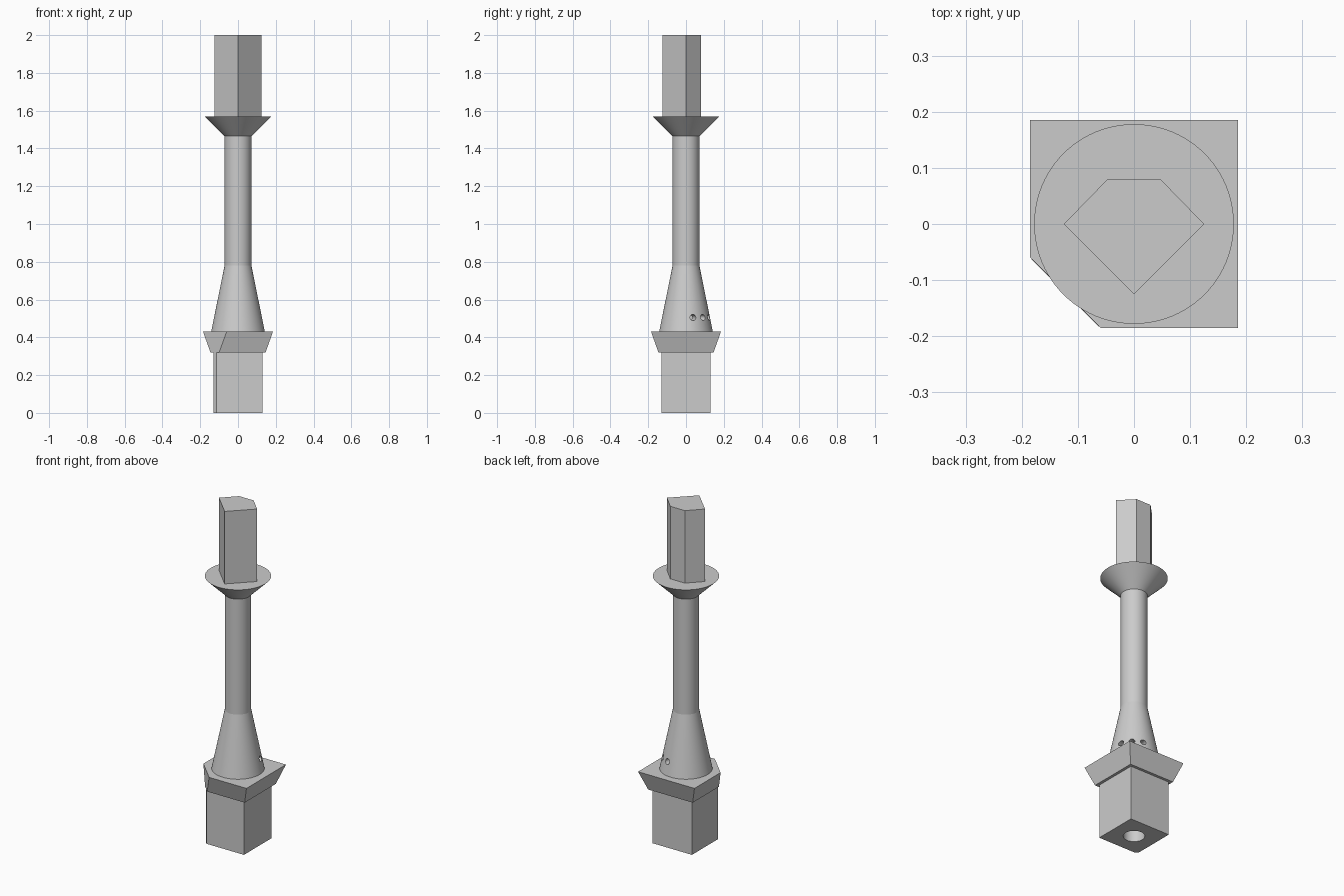
import bpy
import bmesh
from math import cos, sin, pi, radians
from mathutils import Matrix, Vector

if "Cube" in bpy.data.objects:
    bpy.data.objects.remove(bpy.data.objects["Cube"])

grey = bpy.data.materials.new("plain_grey")
grey.use_nodes = True
grey.diffuse_color = (0.6, 0.6, 0.6, 1)
grey.node_tree.nodes["Principled BSDF"].inputs["Base Color"].default_value = (0.6, 0.6, 0.6, 1)


def loft(name, rings):
    """Closed solid through rings of points, each ring given as (outline, height)."""
    bm = bmesh.new()
    loops = [[bm.verts.new((x, y, z)) for x, y in pts] for pts, z in rings]
    for low, high in zip(loops, loops[1:]):
        for i in range(len(low)):
            j = (i + 1) % len(low)
            bm.faces.new((low[i], low[j], high[j], high[i]))
    bm.faces.new(loops[0][::-1])
    bm.faces.new(loops[-1])
    bmesh.ops.recalc_face_normals(bm, faces=bm.faces)
    mesh = bpy.data.meshes.new(name)
    bm.to_mesh(mesh)
    bm.free()
    mesh.materials.append(grey)
    obj = bpy.data.objects.new(name, mesh)
    bpy.context.collection.objects.link(obj)
    return obj


def circle(r, n=96):
    return [(r * cos(2 * pi * i / n), r * sin(2 * pi * i / n)) for i in range(n)]


def cut_square(half, cut):
    """Square with its front corner on the -x side cut off."""
    return [(cut - half, -half), (half, -half), (half, half),
            (-half, half), (-half, cut - half)]


# Square foot and flared collar
foot = loft("foot", [(cut_square(0.13, 0.015), 0), (cut_square(0.13, 0.015), 0.32)])
collar = loft("collar", [(cut_square(0.146, 0.046), 0.32), (cut_square(0.185, 0.125), 0.43)])

# Round post: flared skirt, shaft and dish
post = loft("post", [(circle(r), z) for r, z in
                     ((0.142, 0.43), (0.071, 0.78), (0.071, 1.465), (0.178, 1.57))])

# Five-sided head
pentagon = [(0, -0.125), (0.125, 0), (0.048, 0.079), (-0.048, 0.079), (-0.125, 0)]
head = loft("head", [(pentagon, 1.57), (pentagon, 2)])

# Cutters: central bore and three small side holes
bore = loft("bore_cutter", [(circle(0.057, 64), -0.1), (circle(0.057, 64), 0.6)])
cutters = [bore]
for angle in (17, 45, 73):
    hole = loft("hole_cutter", [(circle(0.016, 32), 0.045), (circle(0.016, 32), 0.2)])
    turn = Vector((cos(radians(angle)), sin(radians(angle)), 0)).to_track_quat("Z", "Y")
    hole.data.transform(Matrix.Translation((0, 0, 0.505)) @ turn.to_matrix().to_4x4())
    cutters.append(hole)


def cut(obj, tools):
    for tool in tools:
        mod = obj.modifiers.new("cut", "BOOLEAN")
        mod.operation = "DIFFERENCE"
        mod.solver = "EXACT"
        mod.object = tool
    bpy.context.view_layer.update()
    result = bpy.data.meshes.new_from_object(
        obj.evaluated_get(bpy.context.evaluated_depsgraph_get()))
    obj.modifiers.clear()
    obj.data = result


cut(foot, [bore])
cut(collar, [bore])
cut(post, cutters)
for tool in cutters:
    bpy.data.objects.remove(tool)

# Smooth round surfaces, keep creases sharp
for obj in (foot, collar, post):
    bpy.ops.object.select_all(action="DESELECT")
    obj.select_set(True)
    bpy.context.view_layer.objects.active = obj
    bpy.ops.object.shade_smooth_by_angle(angle=radians(11.3))
